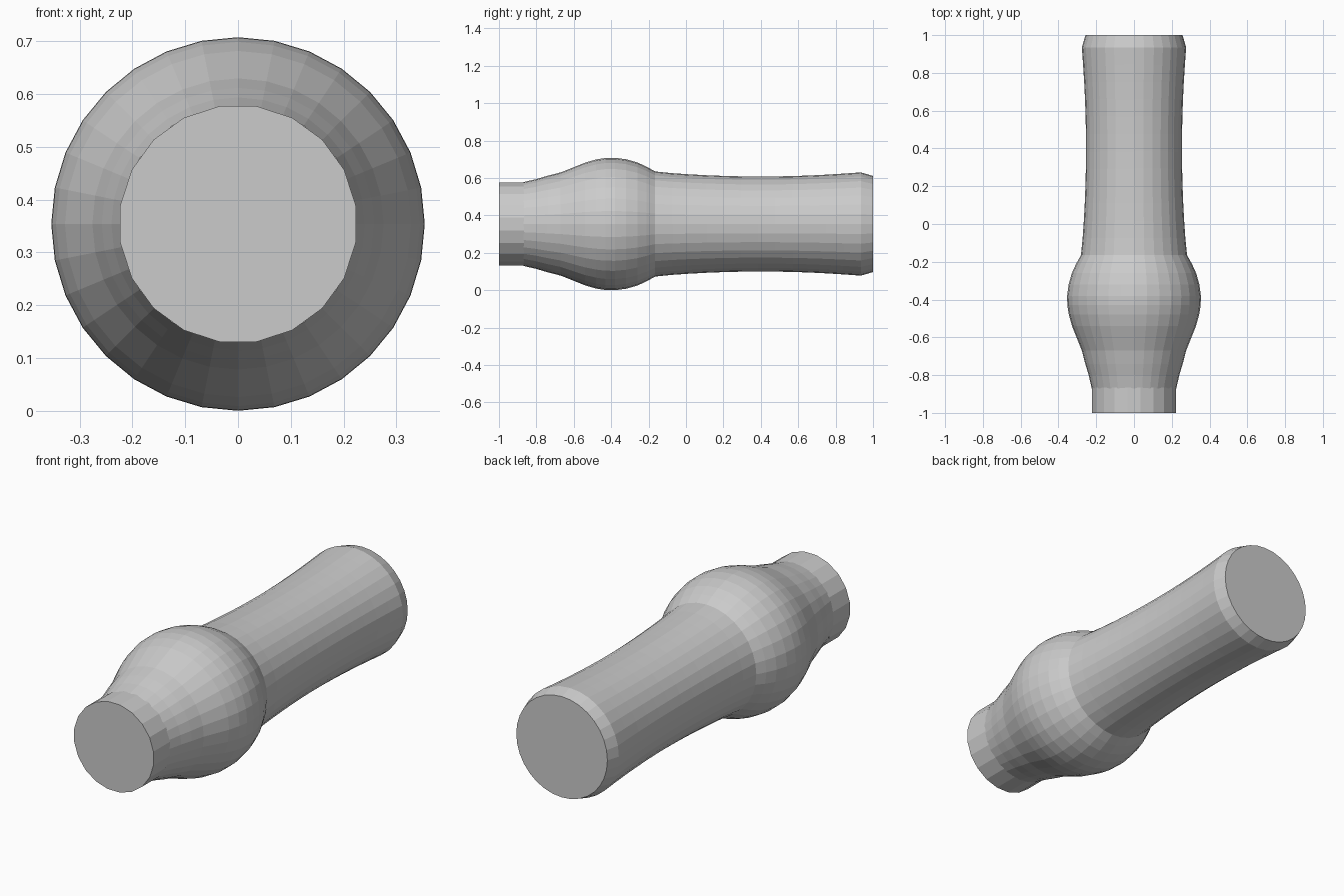
import bpy, bmesh, math

if "Cube" in bpy.data.objects:
    bpy.data.objects.remove(bpy.data.objects["Cube"])

CENTRE_Z = 0.354


def lathe(name, profile, sides, cap_front=False, cap_back=False, turn=0.0):
    """Revolve (y, radius) points round the lengthwise axis, flat shaded."""
    bm = bmesh.new()
    rings = []
    for y, r in profile:
        ring = []
        for i in range(sides):
            a = 2 * math.pi * (i + turn) / sides
            ring.append(bm.verts.new((r * math.sin(a), y, CENTRE_Z + r * math.cos(a))))
        rings.append(ring)
    for a, b in zip(rings, rings[1:]):
        for i in range(sides):
            j = (i + 1) % sides
            bm.faces.new((a[i], a[j], b[j], b[i]))
    if cap_front:
        bm.faces.new(rings[0][::-1])
    if cap_back:
        bm.faces.new(rings[-1])
    # make every side face point away from the axis
    bm.normal_update()
    for f in bm.faces:
        c = f.calc_center_median()
        out = f.normal.x * c.x + f.normal.z * (c.z - CENTRE_Z)
        if len(f.verts) > 4:
            out = f.normal.y * c.y
        if out < 0:
            f.normal_flip()
    mesh = bpy.data.meshes.new(name)
    bm.to_mesh(mesh)
    bm.free()
    obj = bpy.data.objects.new(name, mesh)
    bpy.context.collection.objects.link(obj)
    return obj


# Narrow straight tip with a flat front end
lathe("front_tip", [(-1.0, 0.226), (-0.865, 0.226)], 20, cap_front=True, turn=0.5)

# Rounded bulb, flaring gently out of the tip
bulb = [(-0.87, 0.224), (-0.80, 0.240), (-0.74, 0.258), (-0.67, 0.276),
        (-0.60, 0.304), (-0.54, 0.328), (-0.48, 0.345), (-0.43, 0.353),
        (-0.38, 0.354), (-0.32, 0.346), (-0.26, 0.329), (-0.21, 0.306),
        (-0.165, 0.281)]
lathe("bulb", bulb, 32)

# Waisted handle with a bevelled, flat back end
handle = [(-0.165, 0.281)]
for i in range(1, 12):
    y = -0.165 + i * (0.935 + 0.165) / 12
    k = (y - 0.40) / 0.55
    handle.append((y, 0.254 + 0.024 * k * k))
handle += [(0.935, 0.276), (1.0, 0.257)]
lathe("handle", handle, 32, cap_back=True)
